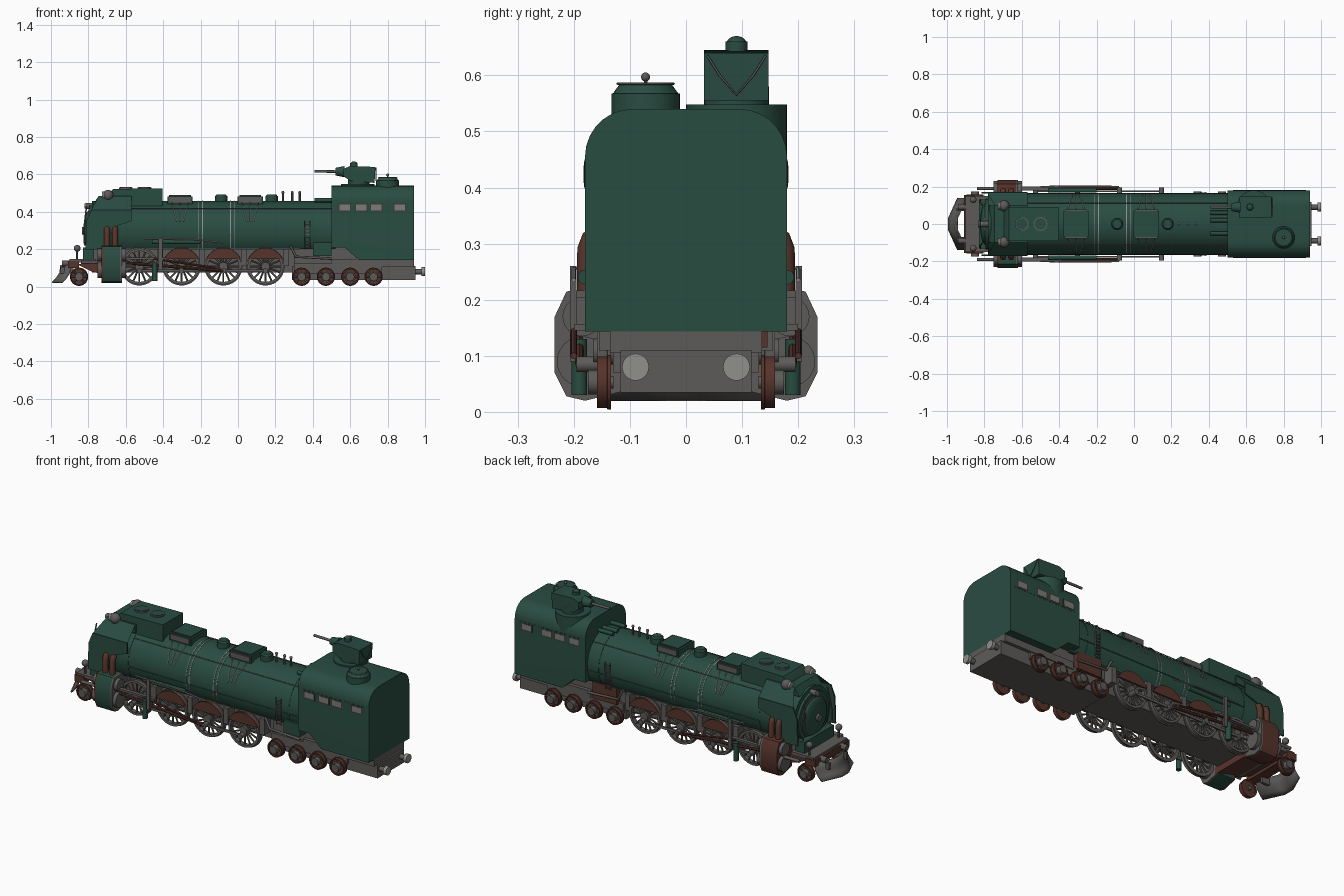
import bpy, bmesh, math
from mathutils import Vector, Matrix

if "Cube" in bpy.data.objects:
    bpy.data.objects.remove(bpy.data.objects["Cube"])


def material(name, r, g, b):
    m = bpy.data.materials.new(name)
    m.use_nodes = True
    m.diffuse_color = (r, g, b, 1)
    m.node_tree.nodes["Principled BSDF"].inputs["Base Color"].default_value = (r, g, b, 1)
    return m


GREEN = material("dark green paint", 0.022, 0.072, 0.053)
GREY = material("steel grey", 0.11, 0.105, 0.1)
DARK = material("dark iron", 0.045, 0.043, 0.041)
BROWN = material("red brown", 0.095, 0.034, 0.024)
PALE = material("pale steel", 0.28, 0.28, 0.26)
GLASS = material("window glass", 0.2, 0.2, 0.19)
SIDES = (1, -1)
built = []


def finish(name, bm, mat):
    bmesh.ops.recalc_face_normals(bm, faces=bm.faces)
    me = bpy.data.meshes.new(name)
    bm.to_mesh(me)
    bm.free()
    me.materials.append(mat)
    ob = bpy.data.objects.new(name, me)
    bpy.context.collection.objects.link(ob)
    built.append(ob)
    return ob


def box(name, x, y, z, mat):
    bm = bmesh.new()
    c = [(a + b) / 2 for a, b in (x, y, z)]
    d = [abs(b - a) for a, b in (x, y, z)]
    bmesh.ops.create_cube(bm, size=1, matrix=Matrix.Translation(c) @ Matrix.Diagonal((*d, 1)))
    return finish(name, bm, mat)


def add_rod(bm, a, b, r, r2=None, n=24):
    a, b = Vector(a), Vector(b)
    turn = (b - a).to_track_quat('Z', 'Y').to_matrix().to_4x4()
    bmesh.ops.create_cone(bm, cap_ends=True, segments=n, radius1=r, radius2=r if r2 is None else r2,
                          depth=(b - a).length, matrix=Matrix.Translation((a + b) / 2) @ turn)


def rod(name, a, b, r, mat, r2=None, n=24):
    bm = bmesh.new()
    add_rod(bm, a, b, r, r2, n)
    return finish(name, bm, mat)


def ball(name, c, r, mat, squash=(1, 1, 1)):
    bm = bmesh.new()
    bmesh.ops.create_uvsphere(bm, u_segments=20, v_segments=12, radius=r,
                              matrix=Matrix.Translation(c) @ Matrix.Diagonal((*squash, 1)))
    return finish(name, bm, mat)


def prism(name, pts, lo, hi, axis, mat, round_top=0):
    """Extrude a profile: axis 'x' takes (y, z) points, axis 'y' takes (x, z) points."""
    bm = bmesh.new()
    place = (lambda p, t: (t, *p)) if axis == 'x' else (lambda p, t: (p[0], t, p[1]))
    face = bm.faces.new([bm.verts.new(place(p, lo)) for p in pts])
    out = bmesh.ops.extrude_face_region(bm, geom=[face])
    shift = Vector(place((0, 0), hi - lo))
    bmesh.ops.translate(bm, vec=shift, verts=[v for v in out["geom"] if isinstance(v, bmesh.types.BMVert)])
    if round_top:
        top = max(v.co.z for v in bm.verts) - 0.001
        edges = [e for e in bm.edges if all(v.co.z > top for v in e.verts)
                 and abs(e.verts[0].co.y - e.verts[1].co.y) < 0.001]
        bmesh.ops.bevel(bm, geom=edges, offset=round_top, segments=7, profile=0.5, affect='EDGES')
    return finish(name, bm, mat)


def arch(r, cut=-35, n=40):
    angles = [math.radians(cut + (180 - 2 * cut) * i / n) for i in range(n + 1)]
    return [(r * math.cos(a), 0.295 + r * math.sin(a)) for a in angles]


def wheel(name, x, y, z, r, spokes, thick, rim_mat):
    """Flanged rim as a turned profile, with hub and spokes."""
    bm = bmesh.new()
    prof = [(r * 0.86, -.012), (r, -.012), (r, .006), (r * 1.06, .007), (r * 1.06, .013), (r * 0.86, .013)]
    s = 1 if y > 0 else -1
    vs = [bm.verts.new((x + a, y - s * b, z)) for a, b in prof]
    es = [bm.edges.new((vs[i], vs[i - 1])) for i in range(len(vs))]
    bmesh.ops.spin(bm, geom=vs + es, cent=(x, y, z), axis=(0, 1, 0), angle=math.tau, steps=36, use_merge=True)
    bmesh.ops.remove_doubles(bm, verts=bm.verts, dist=1e-5)
    finish(name + "_rim", bm, rim_mat)
    bm = bmesh.new()
    add_rod(bm, (x, y - .018, z), (x, y + .018, z), r * 0.24)
    for i in range(spokes):
        a = math.tau * i / spokes
        add_rod(bm, (x, y, z), (x + r * .9 * math.cos(a), y, z + r * .9 * math.sin(a)), thick, n=6)
    finish(name + "_spokes", bm, GREY)


def pipe(name, pts, r, mat):
    cu = bpy.data.curves.new(name, 'CURVE')
    cu.dimensions = '3D'
    cu.bevel_depth, cu.bevel_resolution, cu.use_fill_caps = r, 2, True
    sp = cu.splines.new('POLY')
    sp.points.add(len(pts) - 1)
    for p, co in zip(sp.points, pts):
        p.co = (*co, 1)
    cu.materials.append(mat)
    bpy.context.collection.objects.link(bpy.data.objects.new(name, cu))


# Boiler, bands and smokebox door
prism("boiler", arch(0.163), -0.78, 0.52, 'x', GREEN)
for x in (-0.57, -0.21, -0.19, -0.04, -0.02, 0.43):
    prism("boiler_band", arch(0.165), x - 0.002, x + 0.002, 'x', PALE if abs(x) < .3 else GREEN)
rod("smokebox_ring", (-.775, 0, .3), (-.795, 0, .3), .135, GREEN, n=40)
rod("door_seal", (-.79, 0, .3), (-.8, 0, .3), .112, GREY, n=40)
ball("smokebox_door", (-.8, 0, .3), .105, GREEN, (.22, 1, 1))
rod("door_boss", (-.82, 0, .3), (-.835, 0, .3), .02, GREY)

# Nose shell, headlamps and chimney hood
for s in SIDES:
    prism("nose_side", [(-.815, .2), (-.81, .35), (-.785, .41), (-.57, .41), (-.57, .35), (-.66, .32), (-.72, .2)],
          s * .163, s * .172, 'y', GREEN)
    bm = bmesh.new()
    bm.faces.new([bm.verts.new(p) for p in ((-.785, s * .168, .41), (-.57, s * .168, .41),
                                            (-.57, s * .1, .485), (-.745, s * .1, .485))])
    finish("nose_shoulder", bm, GREEN)
    ball("headlamp", (-.695, s * .097, .488), .029, GREY)
    rod("headlamp_lens", (-.712, s * .097, .488), (-.726, s * .097, .488), .02, PALE)
    pipe("nose_handrail", [(-.81, s * .1, .43), (-.825, s * .12, .3), (-.82, s * .13, .22)], .004, GREY)
prism("nose_crown", [(-.775, .44), (-.745, .485), (-.57, .485), (-.57, .44)], -.1, .1, 'y', GREEN)
rod("centre_lamp", (-.775, 0, .432), (-.815, 0, .432), .016, GREY)
rod("centre_lamp_lens", (-.815, 0, .432), (-.82, 0, .432), .013, PALE)
prism("chimney_hood", [(-.715, .42), (-.7, .48), (-.668, .522), (-.405, .526), (-.405, .42)], -.09, .09, 'y', GREEN)
for x in (-.6, -.5):
    rod("chimney_ring", (x, 0, .52), (x, 0, .531), .037, GREY)
    rod("chimney_mouth", (x, 0, .525), (x, 0, .533), .031, GREEN)

# Boxes, domes and fittings on the boiler
for x in (-.31, .065):
    box("sand_box", (x - .068, x + .068), (-.07, .07), (.42, .483), GREEN)
    box("sand_box_lid", (x - .058, x + .058), (-.06, .06), (.483, .489), GREEN)
    for s in SIDES:
        box("sand_box_step", (x - .06, x + .06), (s * .07, s * .077), (.45, .48), GREY)
        for dx in (-.045, 0, .045):
            pipe("sand_pipe", [(x + dx, s * .075, .45), (x + dx * .7, s * .125, .403), (x + dx * .4, s * .157, .35)],
                 .0025, PALE)
for x in (-.09, .18):
    rod("dome", (x, 0, .44), (x, 0, .485), .033, GREEN)
    rod("dome_cap", (x, 0, .485), (x, 0, .494), .03, GREEN, .024)
for x in (.24, .29, .33):
    rod("whistle", (x, 0, .44), (x, 0, .505), .006, GREY, n=10)
    ball("whistle_top", (x, 0, .504), .008, GREY)
for y in (-.05, .02, .06):
    rod("safety_valve", (.41, y, .462), (.5, y, .462), .011, GREEN, n=12)
for s in SIDES:
    pipe("boiler_handrail", [(-.57, s * .113, .418), (.5, s * .113, .418)], .0025, GREY)
    pipe("feed_pipe", [(-.57, s * .163, .275), (.5, s * .163, .275)], .0025, GREEN)
    rod("air_reservoir", (-.46, s * .18, .24), (-.2, s * .18, .24), .013, GREEN, n=14)
    pipe("running_pipe", [(-.5, s * .198, .256), (-.25, s * .2, .254), (-.08, s * .2, .235)], .004, PALE)
    for x in (.355, .385):
        pipe("ladder_rail", [(x, s * .166, .2), (x, s * .168, .35)], .003, GREY)
    for i in range(8):
        box("ladder_rung", (.355, .385), (s * .163, s * .169), (.205 + i * .018, .209 + i * .018), GREY)
    pipe("injector_pipe", [(.28, s * .16, .22), (.31, s * .16, .16), (.5, s * .16, .15)], .007, GREY)
box("side_pump", (.4, .5), (-.165, -.11), (.165, .235), GREEN)
box("ash_pan", (.33, .48), (.11, .145), (.115, .21), BROWN)

# Cab with rounded roof and window strip
prism("cab", [(.5, .21), (.57, .21), (.645, .143), (.94, .143), (.94, .54), (.5, .54)], -.18, .18, 'y', GREEN, .085)
for s in SIDES:
    box("window_strip", (.53, .92), (s * .179, s * .181), (.398, .45), GREEN)
    for x in (.57, .66, .74, .865):
        box("window_frame", (x - .035, x + .035), (s * .18, s * .182), (.401, .446), DARK)
        box("window_pane", (x - .028, x + .028), (s * .18, s * .183), (.408, .439), GLASS)

# Gun turret and observation cupola
rod("turret_base", (.64, .09, .44), (.64, .09, .548), .09, GREEN, n=40)
rod("turret_neck", (.645, .09, .54), (.645, .09, .58), .058, GREEN, n=32)
prism("turret", [(.565, .59), (.6, .565), (.73, .555), (.735, .64), (.6, .645), (.565, .63)], .032, .147, 'y', GREEN)
pipe("turret_cable", [(.738, .038, .635), (.738, .06, .6), (.738, .09, .565), (.738, .12, .6), (.738, .142, .635)],
     .002, GREY)
rod("turret_hatch", (.62, .09, .64), (.62, .09, .66), .02, GREEN)
ball("turret_hatch_top", (.62, .09, .658), .017, GREEN, (1, 1, .7))
rod("gun_mantlet", (.52, .09, .615), (.57, .09, .615), .02, GREEN, .03)
rod("gun_barrel", (.41, .09, .617), (.54, .09, .615), .007, GREY, n=14)
rod("cupola", (.8, -.072, .53), (.8, -.072, .568), .061, GREEN, n=36)
rod("cupola_roof", (.8, -.072, .568), (.8, -.072, .586), .058, GREEN, .045, 36)
pipe("cupola_rail", [(.8 + .05 * math.cos(i * math.pi / 10), -.072 + .05 * math.sin(i * math.pi / 10), .585)
                     for i in range(21)], .002, GREY)
rod("cupola_stem", (.8, -.072, .58), (.8, -.072, .595), .003, GREY, n=8)
ball("cupola_knob", (.8, -.072, .597), .008, GREY)

# Frames, rear beam and buffers
box("main_frame", (-.78, .32), (-.1, .1), (.075, .22), GREY)
box("rear_frame", (.29, .95), (-.117, .117), (.035, .11), GREY)
box("firebox_frame", (.3, .64), (-.115, .115), (.1, .215), GREY)
box("rear_deck", (.5, .94), (-.135, .135), (.105, .145), GREY)
for s in SIDES:
    rod("rear_buffer", (.94, s * .09, .08), (.985, s * .09, .08), .014, GREY)
    rod("rear_buffer_head", (.982, s * .09, .08), (1, s * .09, .08), .024, PALE)
    box("running_board", (-.6, .33), (s * .095, s * .135), (.2, .208), GREY)
    box("bogie_beam", (.3, .77), (s * .117, s * .13), (.07, .125), GREY)

# Wheels, splashers and rods
drivers = (-.527, -.302, -.078, .147)
crescent = [math.pi * (.13 + .74 * i / 16) for i in range(17)]
for s in SIDES:
    for x in drivers:
        wheel("driving_wheel", x, s * .147, .108, .096, 16, .005, GREY)
        if x > drivers[0]:
            prism("splasher", [(x + .1 * math.cos(a), .108 + .1 * math.sin(a)) for a in crescent],
                  s * .155, s * .166, 'y', BROWN)
        rod("crank_pin", (x, s * .15, .085), (x, s * .195, .085), .014, GREY)
        box("spring_hanger", (x + .095, x + .125), (s * .1, s * .155), (.11, .2), GREY)
    for x in (-.85, .34, .47, .6, .725):
        wheel("small_wheel", x, s * .147, .053, .046, 8, .005, BROWN)
        rod("wheel_disc", (x, s * .138, .053), (x, s * .146, .053), .04, BROWN)
        rod("axle_box", (x, s * .15, .053), (x, s * .175, .053), .022, GREY)
    box("coupling_rod", (drivers[0], drivers[-1]), (s * .172, s * .18), (.078, .092), GREY)
    rod("main_rod", (-.63, s * .19, .13), (-.078, s * .19, .085), .008, BROWN, n=8)
    rod("valve_rod", (-.45, s * .2, .15), (-.12, s * .2, .1), .006, BROWN, n=8)
    box("slide_bar", (-.63, -.38), (s * .18, s * .2), (.145, .157), GREY)
    box("motion_bracket", (-.425, -.405), (s * .195, s * .207), (.09, .26), GREY)
    rod("drain_cylinder", (-.445, s * .19, .03), (-.445, s * .19, .13), .014, GREEN, n=14)

# Cylinders with brown steam pipes
for s in SIDES:
    block = [(s * .1, .04), (s * .18, .02), (s * .213, .028), (s * .234, .07), (s * .234, .17),
             (s * .213, .215), (s * .1, .222)]
    prism("cylinder_block", block, -.72, -.63, 'x', BROWN if s > 0 else GREEN)
    prism("cylinder_back", block, -.63, -.62, 'x', GREY)
    prism("cylinder_front", block, -.73, -.72, 'x', BROWN)
    for z, r in ((.17, .035), (.09, .045)):
        rod("cylinder_cover", (-.75, s * .185, z), (-.6, s * .185, z), r, GREY)
    rod("piston_guide", (-.84, s * .19, .13), (-.72, s * .19, .13), .009, GREY, n=12)
    for x in (-.7, -.657):
        pipe("steam_pipe", [(x, s * .178, .2), (x, s * .178, .29), (x, s * .172, .308), (x, s * .15, .316)], .016, BROWN)

# Front platform, beam and plough
prism("front_underplate", [(-.86, .12), (-.78, .08), (-.62, .04), (-.62, .08), (-.78, .13)], -.12, .12, 'y', BROWN)
box("front_platform", (-.9, -.76), (-.15, .15), (.13, .148), GREY)
box("step_box", (-.83, -.77), (-.13, .13), (.14, .21), GREEN)
box("buffer_beam", (-.91, -.85), (-.155, .155), (.1, .138), BROWN)
for s in SIDES:
    rod("front_buffer", (-.94, s * .09, .125), (-.9, s * .09, .125), .016, GREY)
    rod("marker_post", (-.86, s * .13, .14), (-.86, s * .13, .2), .006, GREY, n=10)
    ball("marker_lamp", (-.86, s * .13, .205), .018, GREY)
bm = bmesh.new()
rows = []
for dx, z in ((.045, .115), (.04, .075), (.02, .045), (0, .025)):
    rows.append([bm.verts.new((x + dx, y, z)) for x, y in ((-.945, -.14), (-.995, -.03), (-.995, .03), (-.945, .14))])
for a, b in zip(rows, rows[1:]):
    for i in range(3):
        bm.faces.new((a[i], a[i + 1], b[i + 1], b[i]))
plough = finish("plough", bm, GREY)
plough.modifiers.new("thickness", 'SOLIDIFY').thickness = 0.008
for s in SIDES:
    box("plough_arm", (-.95, -.88), (s * .07, s * .085), (.07, .105), GREY)

# Smooth round parts, keep edges sharp
for ob in bpy.context.selected_objects:
    ob.select_set(False)
for ob in built:
    ob.select_set(True)
bpy.context.view_layer.objects.active = built[0]
bpy.ops.object.shade_smooth_by_angle(angle=math.radians(35))
